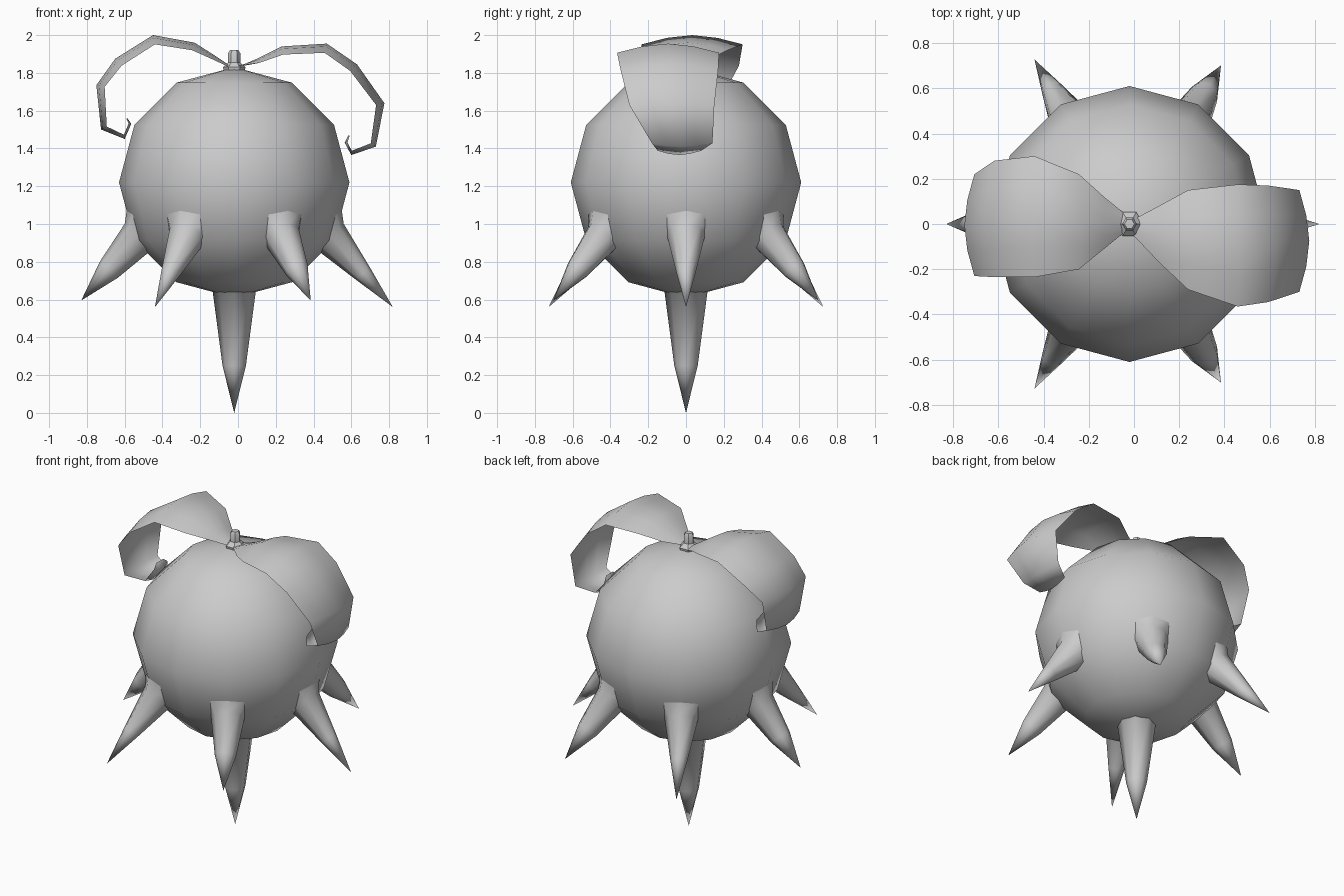
import bpy, bmesh, math
from mathutils import Vector, Matrix

if "Cube" in bpy.data.objects:
    bpy.data.objects.remove(bpy.data.objects["Cube"])

CX = -0.02  # body axis


def finish(bm, name, angle=180):
    bmesh.ops.recalc_face_normals(bm, faces=bm.faces[:])
    me = bpy.data.meshes.new(name)
    bm.to_mesh(me)
    bm.free()
    ob = bpy.data.objects.new(name, me)
    bpy.context.collection.objects.link(ob)
    bpy.ops.object.select_all(action='DESELECT')
    ob.select_set(True)
    bpy.context.view_layer.objects.active = ob
    bpy.ops.object.shade_smooth_by_angle(angle=math.radians(angle))
    return ob


def lathe(name, profile, sides, base, axis, angle=180):
    """Spin (radius, distance) pairs around an axis starting at base."""
    mat = Matrix.Translation(base) @ Vector(axis).to_track_quat('Z', 'Y').to_matrix().to_4x4()
    bm = bmesh.new()
    rings = []
    for r, d in profile:
        if r == 0:
            rings.append([bm.verts.new(mat @ Vector((0, 0, d)))] * sides)
        else:
            rings.append([bm.verts.new(mat @ Vector((r * math.cos(a), r * math.sin(a), d)))
                          for a in (math.tau * i / sides for i in range(sides))])
    for lo, hi in zip(rings, rings[1:]):
        for i in range(sides):
            j = (i + 1) % sides
            quad = [lo[i], lo[j], hi[j], hi[i]]
            bm.faces.new(list(dict.fromkeys(quad)))
    return finish(bm, name, angle)


# Round body
bm = bmesh.new()
bmesh.ops.create_uvsphere(bm, u_segments=12, v_segments=6, radius=0.61,
                          matrix=Matrix.Translation((CX, 0, 1.22)))
finish(bm, "body")

# Ring of six slanted spikes: (tip radius, tip height, mid thickness)
straight, bulged = (0.84, 0.56, 0.050), (0.81, 0.595, 0.064)
for k, (tr, tz, mid) in enumerate([straight, bulged, straight, bulged, straight, bulged]):
    a = math.radians(60 * k)
    out = Vector((math.cos(a), math.sin(a), 0))
    base = Vector((CX, 0, 0.935)) + out * 0.505
    axis = Vector((CX, 0, tz)) + out * tr - base
    n = axis.length
    lathe(f"side_spike_{k + 1}", [(0.16, -0.09), (0.1, 0), (mid, n * 0.52), (0, n)],
          8, base, axis)

# Long spike underneath
lathe("bottom_spike", [(0.19, -0.04), (0.115, 0), (0.062, 0.4), (0, 0.65)],
      8, Vector((CX, 0, 0.65)), (0, 0, -1))

# Stem nub on top
lathe("stem", [(0.055, -0.02), (0.06, 0.0), (0.032, 0.025), (0.032, 0.075), (0.022, 0.09), (0, 0.092)],
      6, Vector((CX, 0, 1.83)), (0, 0, 1), 40)


def leaf(name, stations):
    """Curling sheet through (x, z, y_min, y_max), crowned along the middle."""
    bm = bmesh.new()
    rows = []
    for i, (x, z, y0, y1) in enumerate(stations):
        p, q = stations[max(i - 1, 0)], stations[min(i + 1, len(stations) - 1)]
        t = Vector((q[0] - p[0], 0, q[1] - p[1])).normalized()
        inward = Vector((t.z, 0, -t.x)) * (1 if x > 0 else -1)
        drop = 0.05 * min(1, (y1 - y0) / 0.5)
        row = []
        for f, d in ((0, 1), (0.25, 0.3), (0.5, 0), (0.75, 0.3), (1, 1)):
            row.append(bm.verts.new(Vector((x, y0 + (y1 - y0) * f, z)) + inward * drop * d))
        rows.append(row)
    for a, b in zip(rows, rows[1:]):
        for i in range(4):
            bm.faces.new((a[i], a[i + 1], b[i + 1], b[i]))
    return finish(bm, name)


# Two drooping leaves
leaf("right_leaf", [(0.0, 1.83, -0.05, 0.02), (0.1, 1.875, -0.17, 0.08), (0.23, 1.94, -0.29, 0.15),
                    (0.47, 1.955, -0.365, 0.175), (0.63, 1.845, -0.345, 0.17),
                    (0.775, 1.64, -0.30, 0.15), (0.73, 1.41, -0.18, 0.14),
                    (0.6, 1.365, -0.15, 0.08), (0.565, 1.43, -0.12, 0.02), (0.585, 1.47, -0.09, -0.02)])
leaf("left_leaf", [(-0.03, 1.83, -0.03, 0.04), (-0.12, 1.89, -0.11, 0.12), (-0.23, 1.96, -0.2, 0.22),
                   (-0.45, 2.0, -0.235, 0.3), (-0.65, 1.875, -0.235, 0.28),
                   (-0.75, 1.735, -0.23, 0.22), (-0.725, 1.5, -0.18, 0.16),
                   (-0.6, 1.45, -0.1, 0.13), (-0.565, 1.53, -0.04, 0.1), (-0.585, 1.56, 0.0, 0.07)])
